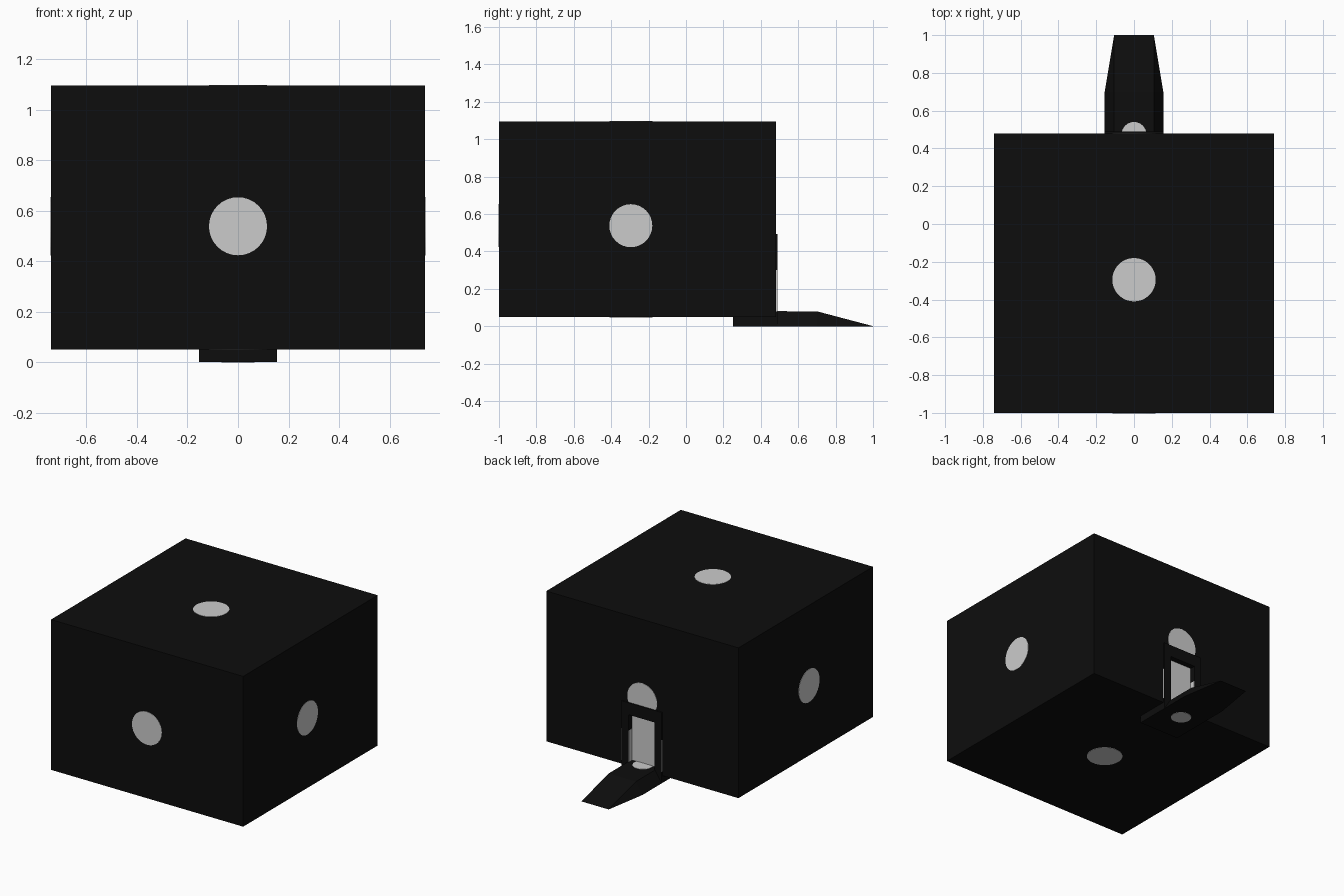
import bpy, bmesh, math
from mathutils import Matrix

if "Cube" in bpy.data.objects:
    bpy.data.objects.remove(bpy.data.objects["Cube"])


def material(name, value):
    m = bpy.data.materials.new(name)
    m.diffuse_color = (value, value, value, 1)
    m.use_nodes = True
    m.node_tree.nodes["Principled BSDF"].inputs["Base Color"].default_value = m.diffuse_color
    return m


black = material("black", 0.004)
light = material("light grey", 0.6)


def finish(name, bm, mat):
    bmesh.ops.recalc_face_normals(bm, faces=bm.faces)
    me = bpy.data.meshes.new(name)
    bm.to_mesh(me)
    bm.free()
    me.materials.append(mat)
    ob = bpy.data.objects.new(name, me)
    bpy.context.collection.objects.link(ob)
    return ob


def box(name, lo, hi, mat):
    bm = bmesh.new()
    size = [b - a for a, b in zip(lo, hi)]
    mid = [(a + b) / 2 for a, b in zip(lo, hi)]
    bmesh.ops.create_cube(bm, size=1, matrix=Matrix.Translation(mid) @ Matrix.Diagonal((*size, 1)))
    return finish(name, bm, mat)


def rod(name, mid, axis, radius, length, mat):
    bm = bmesh.new()
    turn = {"x": Matrix.Rotation(math.pi / 2, 4, "Y"),
            "y": Matrix.Rotation(math.pi / 2, 4, "X"),
            "z": Matrix.Identity(4)}[axis]
    bmesh.ops.create_cone(bm, cap_ends=True, segments=32, radius1=radius, radius2=radius,
                          depth=length, matrix=Matrix.Translation(mid) @ turn)
    return finish(name, bm, mat)


# Main cube with a shallow doorway cut into the back
body = box("body", (-0.74, -1, 0.05), (0.74, 0.48, 1.096), black)
cutter = box("doorway_cutter", (-0.1, 0.45, 0.07), (0.1, 0.6, 0.41), black)
cutter.hide_render = True
cutter.hide_viewport = True
cut = body.modifiers.new("doorway", "BOOLEAN")
cut.operation = "DIFFERENCE"
cut.solver = "EXACT"
cut.object = cutter

# Round ports: each rod shows as a disc on two opposite faces
rod("side_ports", (0, -0.295, 0.538), "x", 0.115, 1.484, light)
rod("front_back_ports", (0, -0.26, 0.538), "y", 0.115, 1.484, light)
rod("top_bottom_ports", (0, -0.295, 0.573), "z", 0.115, 1.05, light)

# Door frame and panel
box("door_panel", (-0.1, 0.444, 0.078), (0.1, 0.452, 0.41), light)
box("door_lintel", (-0.155, 0.45, 0.41), (0.155, 0.49, 0.493), black)
for side, s in (("left", -1), ("right", 1)):
    xs = sorted((s * 0.1, s * 0.155))
    box(side + "_door_post", (xs[0], 0.45, 0.07), (xs[1], 0.49, 0.41), black)
    box(side + "_post_insert", (xs[0] - 0.002, 0.451, 0.08), (xs[1] + 0.002, 0.489, 0.3), light)

# Step under the door, and the ramp with sloping sides
box("step", (-0.155, 0.25, 0), (0.155, 0.49, 0.08), black)
bm = bmesh.new()
rings = []
for y, top, base, z in ((0.49, 0.105, 0.155, 0.08), (0.7, 0.105, 0.155, 0.08), (1, 0.105, 0.105, 0.001)):
    rings.append([bm.verts.new(p) for p in
                  ((-base, y, 0), (base, y, 0), (top, y, z), (-top, y, z))])
for a, b in zip(rings, rings[1:]):
    for i in range(4):
        j = (i + 1) % 4
        bm.faces.new((a[i], a[j], b[j], b[i]))
bm.faces.new(rings[0])
bm.faces.new(rings[-1])
finish("ramp", bm, black)
rod("step_port", (0, 0.474, 0.04), "z", 0.066, 0.084, light)
